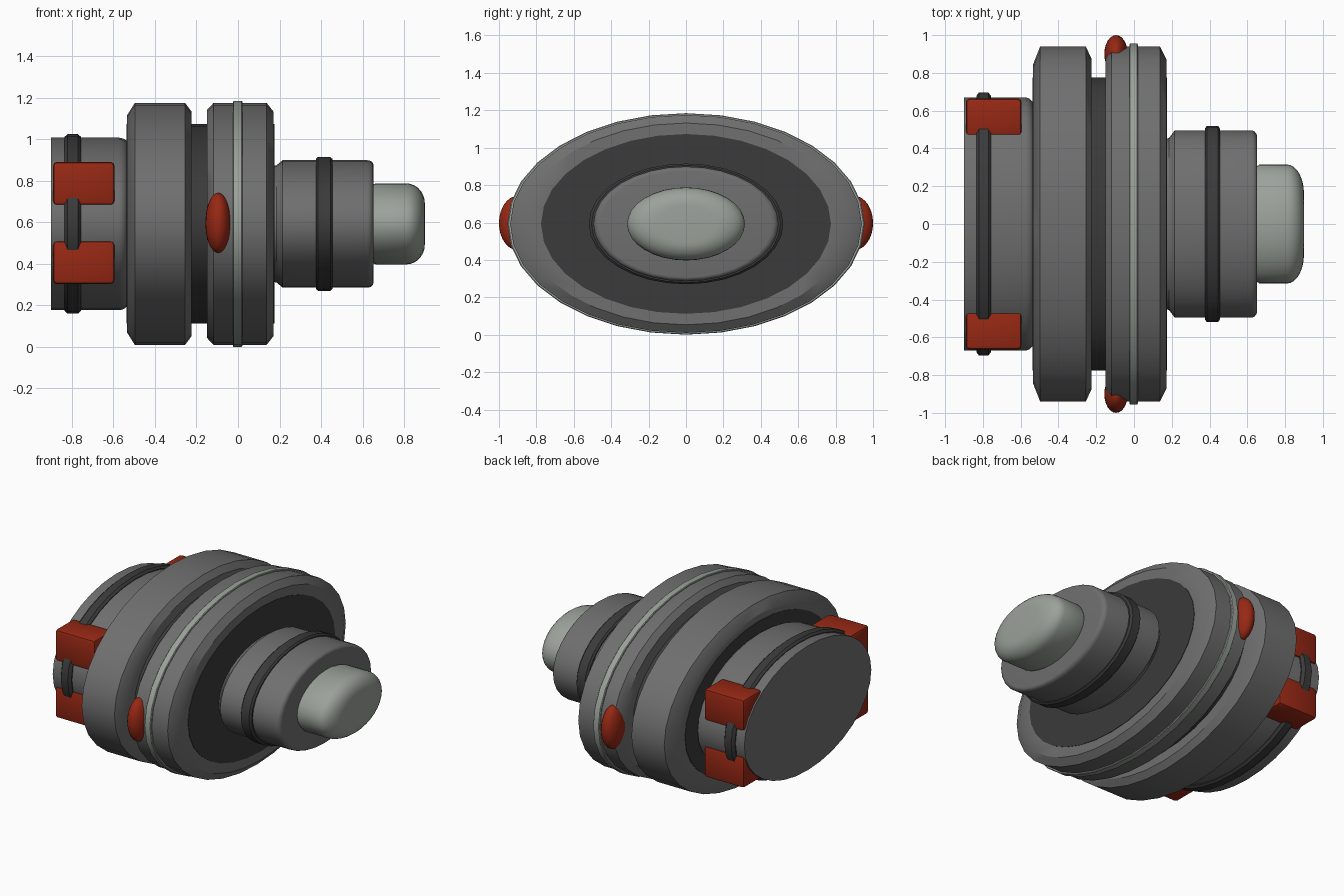
import bpy, bmesh, math

if "Cube" in bpy.data.objects:
    bpy.data.objects.remove(bpy.data.objects["Cube"])

CZ = 0.5925      # height of the long axis
RATIO = 0.62     # vertical / horizontal radius of the oval section
SEG = 32


def material(name, rgb):
    m = bpy.data.materials.new(name)
    m.diffuse_color = (*rgb, 1.0)
    m.use_nodes = True
    m.node_tree.nodes["Principled BSDF"].inputs["Base Color"].default_value = m.diffuse_color
    return m


GREY = material("mid grey", (0.16, 0.16, 0.16))
DARK = material("dark grey", (0.043, 0.043, 0.043))
LIGHT = material("light grey", (0.33, 0.36, 0.325))
RED = material("red", (0.31, 0.021, 0.007))


def finish(name, bm, mat, angle=32):
    bmesh.ops.recalc_face_normals(bm, faces=bm.faces)
    me = bpy.data.meshes.new(name)
    bm.to_mesh(me)
    bm.free()
    ob = bpy.data.objects.new(name, me)
    bpy.context.collection.objects.link(ob)
    me.materials.append(mat)
    bpy.ops.object.select_all(action='DESELECT')
    ob.select_set(True)
    bpy.context.view_layer.objects.active = ob
    bpy.ops.object.shade_smooth_by_angle(angle=math.radians(angle))
    return ob


def oval_lathe(name, profile, mat):
    """Sweep (x, radius) points round the x axis with an oval section."""
    bm = bmesh.new()
    rings = []
    for x, r in profile:
        rings.append([bm.verts.new((x, r * math.cos(a), CZ + r * RATIO * math.sin(a)))
                      for a in (2 * math.pi * i / SEG for i in range(SEG))])
    for a, b in zip(rings, rings[1:]):
        for i in range(SEG):
            j = (i + 1) % SEG
            bm.faces.new((a[i], a[j], b[j], b[i]))
    bm.faces.new(rings[0])
    bm.faces.new(rings[-1])
    return finish(name, bm, mat)


def rounded(x, r, dx, dr, steps=5):
    """Quarter-round shoulder ending at x, falling from radius r by dr."""
    return [(x - dx + dx * math.sin(t), r - dr + dr * math.cos(t))
            for t in (math.pi / 2 * i / steps for i in range(steps + 1))]


def band(name, x0, x1, r, inner, mat, c=0.015):
    oval_lathe(name, [(x0, inner), (x0, r - c), (x0 + c * 0.7, r),
                      (x1 - c * 0.7, r), (x1, r - c), (x1, inner)], mat)


# rear barrel with rounded shoulder
oval_lathe("rear_barrel", [(-0.90, 0.67)] + rounded(-0.53, 0.67, 0.045, 0.055), GREY)
band("rear_band", -0.835, -0.757, 0.697, 0.6, DARK, 0.02)

# dark core, visible between and at the ends of the large discs
oval_lathe("core", [(-0.537, 0.775), (0.175, 0.775)], DARK)

# large discs, chamfered and open around the core
oval_lathe("rear_disc", [(-0.534, 0.77), (-0.534, 0.845), (-0.497, 0.94),
                         (-0.255, 0.94), (-0.225, 0.875), (-0.225, 0.77)], GREY)
oval_lathe("front_disc", [(-0.15, 0.77), (-0.15, 0.885), (-0.118, 0.94),
                          (0.138, 0.94), (0.172, 0.87), (0.172, 0.77)], GREY)
band("light_stripe", -0.025, 0.021, 0.955, 0.9, LIGHT, 0.006)

# front neck, its band and the nose
oval_lathe("neck", [(0.165, 0.45), (0.185, 0.455), (0.215, 0.495)]
           + rounded(0.652, 0.495, 0.03, 0.035), GREY)
band("neck_band", 0.375, 0.455, 0.52, 0.45, DARK)
oval_lathe("nose", [(0.64, 0.30), (0.665, 0.315)] + rounded(0.90, 0.315, 0.09, 0.155, 7), LIGHT)

for sy, side in ((-1, "front"), (1, "back")):
    # red side lamps
    bm = bmesh.new()
    bmesh.ops.create_uvsphere(bm, u_segments=24, v_segments=16, radius=1)
    for v in bm.verts:
        v.co = (-0.095 + 0.062 * v.co.x, sy * 0.9 + 0.1 * v.co.y, 0.597 + 0.145 * v.co.z)
    finish(side + "_lamp", bm, RED, 60)
    # red clamp blocks
    for sz, level in ((-1, "lower"), (1, "upper")):
        bm = bmesh.new()
        bmesh.ops.create_cube(bm, size=1)
        for v in bm.verts:
            v.co = (-0.743 + 0.295 * v.co.x, sy * 0.565 + 0.197 * v.co.y,
                    0.597 + sz * 0.19 + 0.208 * v.co.z)
        bmesh.ops.bevel(bm, geom=bm.edges[:], offset=0.018, segments=2,
                        profile=0.5, affect='EDGES')
        finish(side + "_" + level + "_clamp", bm, RED)
